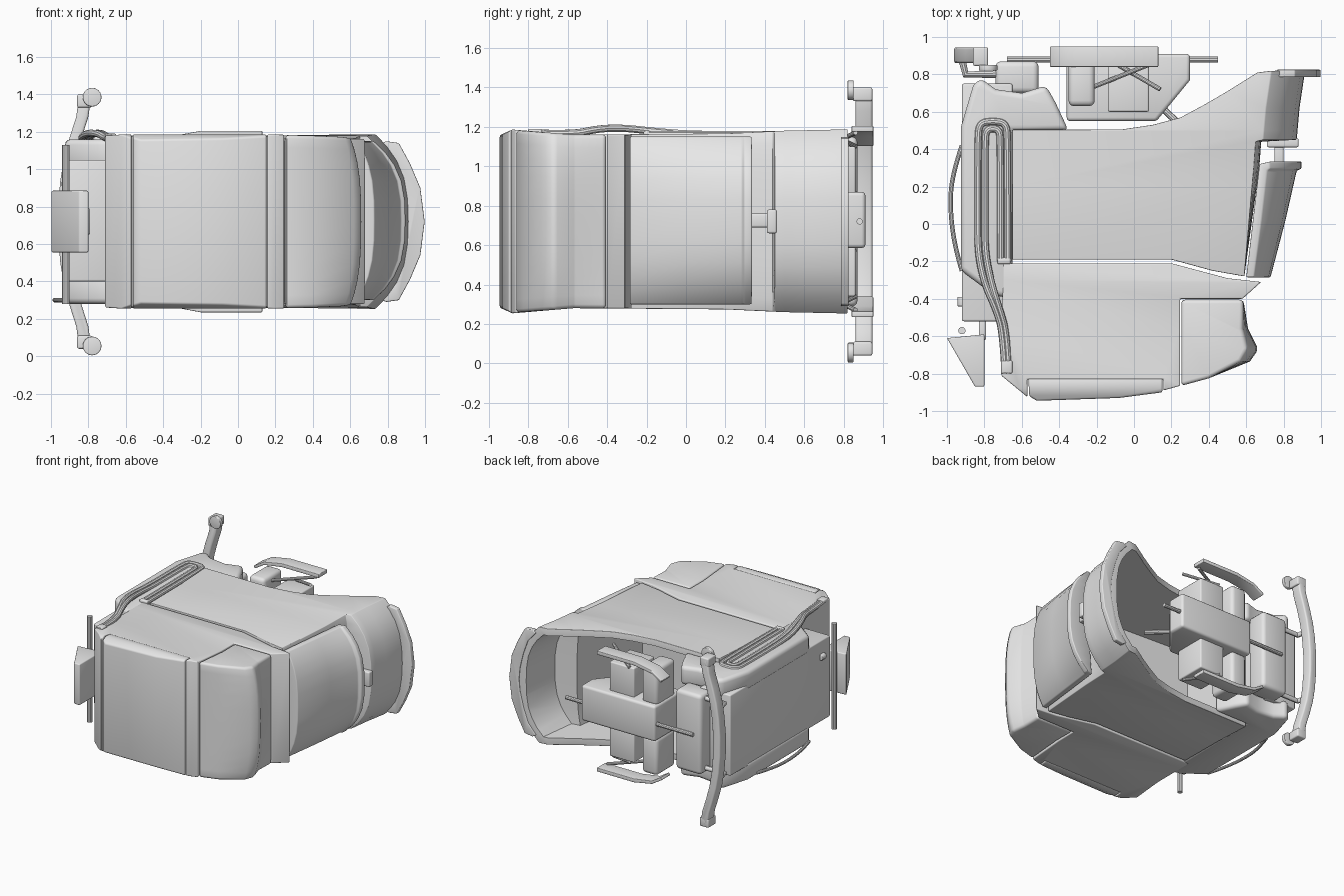
import bpy, bmesh, math

old = bpy.data.objects.get("Cube")
if old:
    bpy.data.objects.remove(old, do_unlink=True)

MID = 0.72  # the model is symmetric above and below this height
# Half height of the body along its depth: (y, half height)
CROWN = [(-0.95, 0.435), (-0.88, 0.466), (-0.57, 0.44), (-0.3, 0.442), (0.2, 0.446), (0.5, 0.46), (0.83, 0.467)]
CURVED = (-1, -0.85, -0.7, -0.5, -0.25, 0, 0.25, 0.5, 0.7, 0.85, 1)

grey = bpy.data.materials.new("light_grey")
grey.use_nodes = True
grey.diffuse_color = (0.8, 0.8, 0.8, 1)
grey.node_tree.nodes["Principled BSDF"].inputs["Base Color"].default_value = (0.8, 0.8, 0.8, 1)


def bake(ob):
    """Replace an object by its evaluated mesh, with the material."""
    bpy.context.view_layer.update()
    dg = bpy.context.evaluated_depsgraph_get()
    me = bpy.data.meshes.new_from_object(ob.evaluated_get(dg))
    name = ob.name
    bpy.data.objects.remove(ob, do_unlink=True)
    new = bpy.data.objects.new(name, me)
    bpy.context.collection.objects.link(new)
    me.materials.clear()
    me.materials.append(grey)
    bpy.ops.object.select_all(action='DESELECT')
    new.select_set(True)
    bpy.context.view_layer.objects.active = new
    bpy.ops.object.shade_smooth_by_angle(angle=math.radians(35))
    return new


def half_height(y):
    """Half height of the body at a depth, linear between the crown stations."""
    for (y0, h0), (y1, h1) in zip(CROWN, CROWN[1:]):
        if y <= y1:
            return h0 + (h1 - h0) * (y - y0) / (y1 - y0)
    return CROWN[-1][1]


def prism(name, pts, lo, hi, bevel=0.015, axis='Z', levels=(-1, 1), cutter=None, crowned=False):
    """Extrude an outline; a third number pulls x inwards toward both ends."""
    bm = bmesh.new()
    rings = []
    for t in levels:
        h = (lo + hi) / 2 + t * (hi - lo) / 2
        ring = []
        for p in pts:
            a = p[0] - (p[2] * abs(t) ** 3 if len(p) > 2 else 0)
            ring.append(bm.verts.new((a, p[1], h) if axis == 'Z' else (a, h, p[1])))
        rings.append(ring)
    n = len(pts)
    for r, s in zip(rings, rings[1:]):
        for i in range(n):
            j = (i + 1) % n
            bm.faces.new((r[i], r[j], s[j], s[i]))
    bm.faces.new(rings[0])
    bm.faces.new(rings[-1])
    if crowned:
        for y, _ in CROWN:
            bmesh.ops.bisect_plane(bm, geom=bm.verts[:] + bm.edges[:] + bm.faces[:], dist=0.0005,
                                   plane_co=(0, y, 0), plane_no=(0, 1, 0))
        for v in bm.verts:
            v.co.z = MID + (v.co.z - MID) * half_height(v.co.y) / ((hi - lo) / 2)
    bmesh.ops.recalc_face_normals(bm, faces=bm.faces)
    me = bpy.data.meshes.new(name)
    bm.to_mesh(me)
    bm.free()
    ob = bpy.data.objects.new(name, me)
    bpy.context.collection.objects.link(ob)
    if bevel:
        m = ob.modifiers.new("bevel", 'BEVEL')
        m.width, m.segments, m.limit_method = bevel, 3, 'ANGLE'
        m.angle_limit = math.radians(40)
    if cutter:
        m = ob.modifiers.new("hollow", 'BOOLEAN')
        m.operation, m.object, m.solver = 'DIFFERENCE', cutter, 'EXACT'
    return bake(ob)


def body(name, pts, bevel, levels=(-1, 1), cutter=None):
    return prism(name, pts, MID - 0.46, MID + 0.46, bevel, 'Z', levels, cutter, True)


def box(name, x0, x1, y0, y1, z0, z1, bevel=0.01):
    return prism(name, [(x0, y0), (x1, y0), (x1, y1), (x0, y1)], z0, z1, bevel)


def tube(name, pts, r, kind='POLY'):
    cu = bpy.data.curves.new(name, 'CURVE')
    cu.dimensions, cu.bevel_depth, cu.bevel_resolution = '3D', r, 3
    cu.use_fill_caps = True
    sp = cu.splines.new(kind)
    sp.points.add(len(pts) - 1)
    for p, co in zip(sp.points, pts):
        p.co = (*co, 1)
    if kind == 'NURBS':
        sp.use_endpoint_u, sp.order_u, sp.resolution_u = True, 3, 6
    ob = bpy.data.objects.new(name, cu)
    bpy.context.collection.objects.link(ob)
    return bake(ob)


def cylinder_y(name, x, y0, y1, z, r):
    ring = [(x + r * math.cos(i * math.tau / 24), z + r * math.sin(i * math.tau / 24)) for i in range(24)]
    return prism(name, ring, y0, y1, 0.005, 'Y')


# Hollow main shell, open at the back
hollow = prism("shell_hollow", [(-0.6, -0.1), (0.5, -0.16), (0.6, 0.35, 0.03), (0.62, 0.5, 0.03),
                                (0.81, 0.51, 0.15), (0.86, 0.9, 0.15), (0.86, 1.1, 0.15), (-0.6, 1.1)],
               0.31, 1.13, 0, levels=CURVED)
body("main_shell", [(-0.65, -0.19), (0.2, -0.19), (0.42, -0.25), (0.59, -0.28), (0.67, 0.3, 0.03),
                    (0.68, 0.44, 0.03), (0.87, 0.45, 0.18), (0.885, 0.62, 0.18), (0.915, 0.82, 0.18),
                    (0.66, 0.81), (0.5, 0.71), (0.38, 0.64), (0.25, 0.57), (0.1, 0.53),
                    (-0.07, 0.505), (-0.65, 0.505)], 0.02, CURVED, hollow)
bpy.data.objects.remove(hollow, do_unlink=True)

# Front housing and its panels
body("front_housing", [(-0.71, -0.81), (-0.57, -0.925), (-0.57, -0.83), (0.157, -0.83), (0.157, -0.89),
                       (0.247, -0.865), (0.247, -0.4), (0.58, -0.4), (0.68, -0.31), (0.5, -0.29),
                       (0.2, -0.21), (-0.7, -0.21)], 0.012)
body("front_plate", [(-0.565, -0.825), (-0.56, -0.92), (-0.52, -0.945), (-0.08, -0.93),
                     (0.152, -0.9), (0.152, -0.825)], 0.01)
body("front_corner_panel", [(0.253, -0.865), (0.4, -0.825), (0.62, -0.735, 0.05), (0.665, -0.67, 0.06),
                            (0.61, -0.56, 0.03), (0.585, -0.405), (0.253, -0.405)], 0.02, CURVED)

# Curved side panel and its latch
prism("side_panel", [(0.6, -0.285), (0.73, -0.285, 0.09), (0.81, 0.02, 0.13), (0.87, 0.285, 0.16),
                     (0.895, 0.295, 0.17), (0.895, 0.335, 0.17), (0.69, 0.32, 0.02)],
      0.3, 1.15, 0.015, levels=CURVED)
box("latch_post", 0.75, 0.8, 0.3, 0.44, 0.69, 0.76)
box("latch_block", 0.71, 0.88, 0.41, 0.46, 0.66, 0.78)

# Arched rear flange
outer = [(0.79, 0.43), (0.86, 0.42), (0.92, 0.31), (0.975, 0.18), (0.998, 0)]
inner = [(0.76, 0.41), (0.83, 0.33), (0.87, 0.22), (0.9, 0.1), (0.91, 0)]
arch = [(x, MID + h) for x, h in outer] + [(x, MID - h) for x, h in reversed(outer[:-1])]
arch += [(x, MID - h) for x, h in inner] + [(x, MID + h) for x, h in reversed(inner[:-1])]
prism("rear_flange", arch, 0.785, 0.825, 0.006, 'Y')

# Flat cabinet on the other side
box("side_cabinet", -0.92, -0.65, -0.52, 0.75, 0.4, 1.05)
box("cabinet_link", -0.83, -0.79, -0.62, -0.5, 0.65, 0.79)
cylinder_y("cabinet_knob", -0.92, -0.44, -0.39, 0.92, 0.025)
prism("mirror_plate", [(-1.0, -0.61), (-0.8, -0.59), (-0.8, -0.87), (-0.85, -0.87)], 0.555, 0.885, 0.008)
tube("mirror_rod", [(-0.92, -0.57, 0.28), (-0.92, -0.57, 1.13)], 0.02)
tube("side_rail", [(-0.92, -0.25, MID - 0.42), (-0.96, -0.12, MID - 0.42), (-0.985, 0.1, MID - 0.42),
                   (-0.97, 0.27, MID - 0.42), (-0.92, 0.42, MID - 0.42)], 0.012, 'NURBS')

# Paired hoses looping over the upper cowl
for name, d in (("outer_hose", 0), ("inner_hose", 0.038)):
    z = 1.16
    tube(name, [(-0.675 - d, -0.2, z), (-0.675 - d, 0.46, z), (-0.685 - d, 0.54 - d, z),
                (-0.755, 0.55 - d, z), (-0.825 + d, 0.54 - d, z), (-0.835 + d, 0.46, z),
                (-0.835 + d, 0.05, z), (-0.835 + d, -0.15, z + 0.015),
                (-0.8 + d, -0.32, z + 0.035), (-0.74 + d / 2, -0.45, z + 0.03),
                (-0.7 + d / 2, -0.58, z), (-0.69 + d / 2, -0.8, z + 0.01)], 0.019, 'NURBS')
box("hose_end_fitting", -0.71, -0.65, -0.8, -0.73, 1.13, 1.19)
box("hose_start_fitting", -0.73, -0.66, -0.215, -0.18, 1.13, 1.18)

# Parts repeated above and below the middle
for side, s in (("upper", 1), ("lower", -1)):
    def span(a, b):
        return sorted((MID + s * a, MID + s * b))

    prism(side + "_cowl", [(-0.925, -0.25), (-0.75, -0.38), (-0.65, -0.4), (-0.65, 0.5), (-0.35, 0.5),
                           (-0.42, 0.65), (-0.47, 0.74), (-0.6, 0.7), (-0.74, 0.72), (-0.82, 0.78),
                           (-0.86, 0.74), (-0.925, 0.52)], *span(0.29, 0.44), 0.03)
    # Bowed bracket plates with posts
    arc = [(-0.45, 0.40), (-0.36, 0.455), (-0.2, 0.485), (0.13, 0.485), (0.13, 0.455),
           (-0.2, 0.455), (-0.36, 0.43), (-0.44, 0.38)]
    prism(side + "_bracket_plate", [(x, MID + s * h) for x, h in arc], 0.84, 0.95, 0.005, 'Y')
    box(side + "_bracket_post", -0.14, 0.08, 0.6, 0.86, *span(0.13, 0.38))
    box(side + "_rounded_block", -0.35, -0.21, 0.63, 0.87, *span(0.13, 0.43), 0.03)
    for i, (p, q) in enumerate((((-0.25, 0.72), (0.1, 0.86)), ((-0.1, 0.86), (0.14, 0.72)))):
        tube(side + "_bracket_brace_" + str(i),
             [(*p, MID + s * 0.38), (*q, MID + s * 0.45)], 0.012)
    # Ends of the rear bow and their mounts
    cylinder_y(side + "_bow_knob", -0.78, 0.82, 0.85, MID + s * 0.665, 0.05)
    box(side + "_bow_end", -0.86, -0.78, 0.845, 0.945, *span(0.61, 0.68))
    tube(side + "_bow_mount", [(-0.92, 0.88, MID + s * 0.28), (-0.9, 0.8, MID + s * 0.28),
                               (-0.73, 0.8, MID + s * 0.28)], 0.02)

# Tall rear bow
bow = [(-0.85, 0.67), (-0.865, 0.56), (-0.9, 0.45), (-0.93, 0.34), (-0.95, 0.22), (-0.962, 0.08)]
front = [(x, MID + h) for x, h in bow] + [(x, MID - h) for x, h in reversed(bow)]
back = [(x + 0.065, z) for x, z in reversed(front)]
prism("rear_bow", front + back, 0.86, 0.945, 0.012, 'Y')

# Central mechanism inside the opening
prism("centre_block", [(-0.36, 0.55), (0.12, 0.55), (0.3, 0.77), (0.3, 0.91), (-0.36, 0.91)],
      0.585, 0.87, 0.02)
box("rear_column", -0.74, -0.51, 0.7, 0.87, 0.4, 1.04, 0.03)
tube("column_rod", [(-0.68, 0.88, MID), (-0.34, 0.88, MID)], 0.016)
tube("block_rod", [(0.28, 0.88, MID), (0.45, 0.88, MID)], 0.016)
tube("inner_strut", [(0.14, 0.63, MID), (0.3, 0.48, MID)], 0.018)
